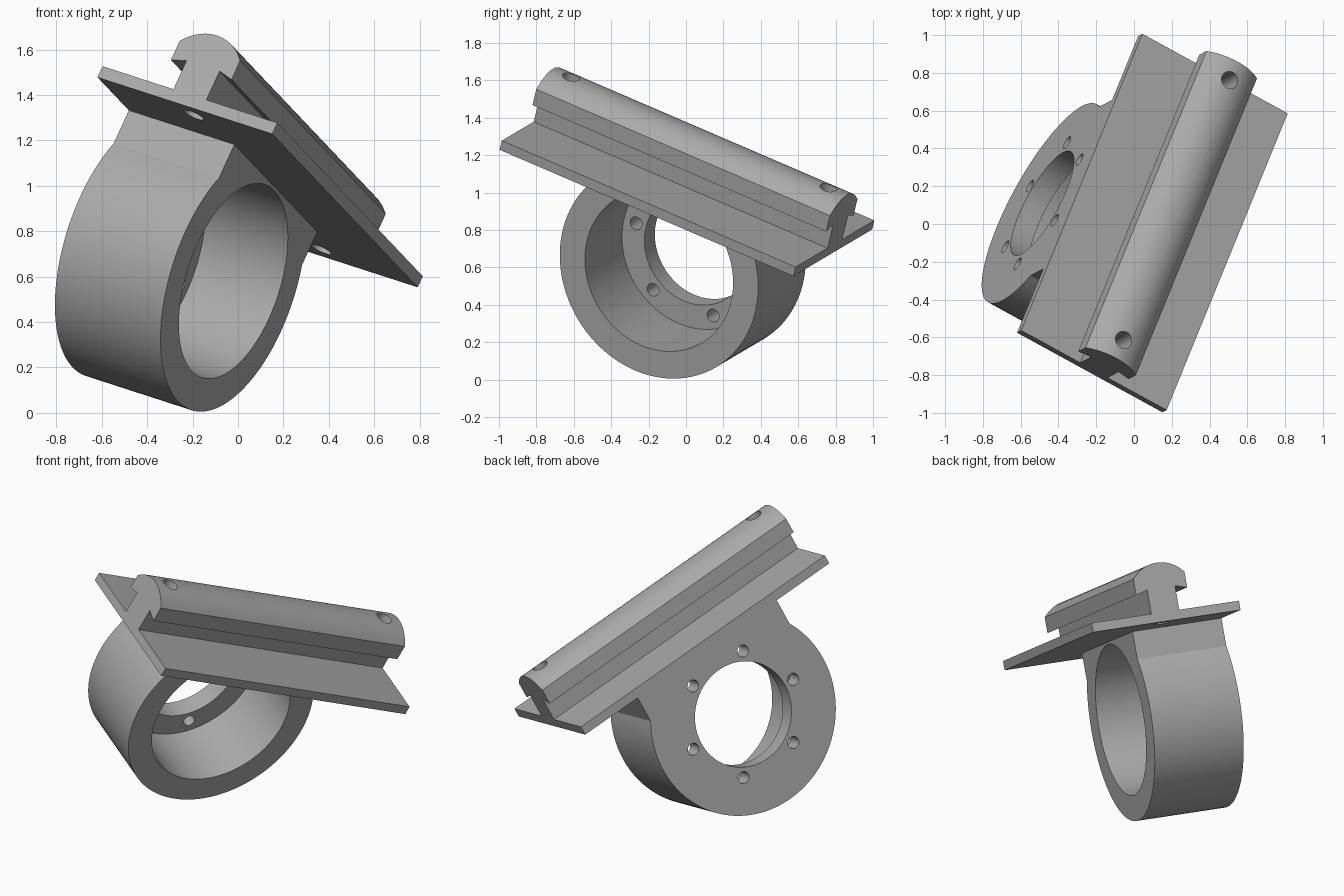
import bpy, bmesh, math
from mathutils import Matrix, Vector

if "Cube" in bpy.data.objects:
    bpy.data.objects.remove(bpy.data.objects["Cube"], do_unlink=True)

grey = bpy.data.materials.new("plain_grey")
grey.use_nodes = True
colour = (0.4, 0.4, 0.4, 1)
grey.diffuse_color = colour
grey.node_tree.nodes["Principled BSDF"].inputs["Base Color"].default_value = colour

# Tilted frame: across the plate, along the rail, up through the rail
along = Vector((0.351, 0.860, -0.370)).normalized()
across = Vector((0.844, -0.460, -0.274))
across = (across - along * across.dot(along)).normalized()
up = across.cross(along)
tilt = Matrix((across, along, up)).transposed().to_4x4()
place = Matrix.Translation((0.0975, 0.005, 1.04)) @ tilt

# Sizes
HALF_W, HALF_L, HALF_T = 0.456, 0.913, 0.0275
RING_W, RING_R, BORE_R, EYE_R = -0.488, 0.598, 0.447, 0.312
FRONT, FLOOR = 0.095, -0.335
NECK = 0.52


def extrude(name, points, move):
    """Closed solid from 3D outline points swept by a vector."""
    bm = bmesh.new()
    face = bm.faces.new([bm.verts.new(p) for p in points])
    new = bmesh.ops.extrude_face_region(bm, geom=[face])["geom"]
    bmesh.ops.translate(bm, vec=move,
                        verts=[g for g in new if isinstance(g, bmesh.types.BMVert)])
    bmesh.ops.recalc_face_normals(bm, faces=bm.faces)
    mesh = bpy.data.meshes.new(name)
    bm.to_mesh(mesh)
    bm.free()
    mesh.materials.append(grey)
    obj = bpy.data.objects.new(name, mesh)
    bpy.context.collection.objects.link(obj)
    return obj


def drill(obj, radius, centre, axis, length, sides=48):
    """Cut a round hole starting at centre and running along axis."""
    side = Vector((0, 1, 0)) if axis.x else Vector((1, 0, 0))
    other = axis.cross(side)
    ring = [centre + radius * (side * math.cos(a) + other * math.sin(a))
            for a in (math.tau * i / sides for i in range(sides))]
    cutter = extrude("cutter", ring, axis * length)
    cutter.hide_render = True
    mod = obj.modifiers.new("hole", "BOOLEAN")
    mod.operation = "DIFFERENCE"
    mod.solver = "EXACT"
    mod.object = cutter
    bpy.context.view_layer.objects.active = obj
    bpy.ops.object.modifier_apply(modifier=mod.name)
    bpy.data.objects.remove(cutter, do_unlink=True)


# Mounting plate with its round-topped rail, one profile swept lengthwise
half = [(HALF_W, -HALF_T), (HALF_W, HALF_T), (0.086, HALF_T), (0.086, 0.17),
        (0.158, 0.15), (0.158, 0.245)]
CROWN_R, TOP = 0.2, 0.32
reach = math.asin(0.158 / CROWN_R)
crown = [(CROWN_R * math.sin(a), TOP - CROWN_R + CROWN_R * math.cos(a))
         for a in (reach * (1 - i / 10) for i in range(1, 20))]
profile = half + crown + [(-x, z) for x, z in reversed(half)]
rail = extrude("rail_plate", [Vector((x, -HALF_L, z)) for x, z in profile],
               Vector((0, 2 * HALF_L, 0)))
for end in (-1, 1):
    drill(rail, 0.047, Vector((0, end * 0.8, -0.2)), Vector((0, 0, 1)), 0.8, 32)

# Ring bracket: round body with a straight neck up to the plate
start = math.acos(NECK / RING_R)
sweep = math.pi + 2 * start
outline = [(NECK, -HALF_T)]
for i in range(97):
    a = start - sweep * i / 96
    outline.append((RING_R * math.cos(a), RING_W + RING_R * math.sin(a)))
outline.append((-NECK, -HALF_T))
bracket = extrude("ring_bracket", [Vector((-HALF_W, y, z)) for y, z in outline],
                  Vector((FRONT + HALF_W, 0, 0)))
axis = Vector((1, 0, 0))
drill(bracket, BORE_R, Vector((FLOOR, 0, RING_W)), axis, 1, 96)
drill(bracket, EYE_R, Vector((-0.7, 0, RING_W)), axis, 1, 96)

# Six bolt holes through the rear flange
for i in range(6):
    a = math.tau * i / 6
    spot = Vector((-0.7, 0.373 * math.cos(a), RING_W + 0.373 * math.sin(a)))
    drill(bracket, 0.036, spot, axis, 0.5, 24)

# Tilt into place and smooth the round surfaces
bpy.ops.object.select_all(action="DESELECT")
for obj in (rail, bracket):
    obj.matrix_world = place
    obj.select_set(True)
bpy.context.view_layer.objects.active = rail
bpy.ops.object.shade_smooth_by_angle(angle=math.radians(22))
